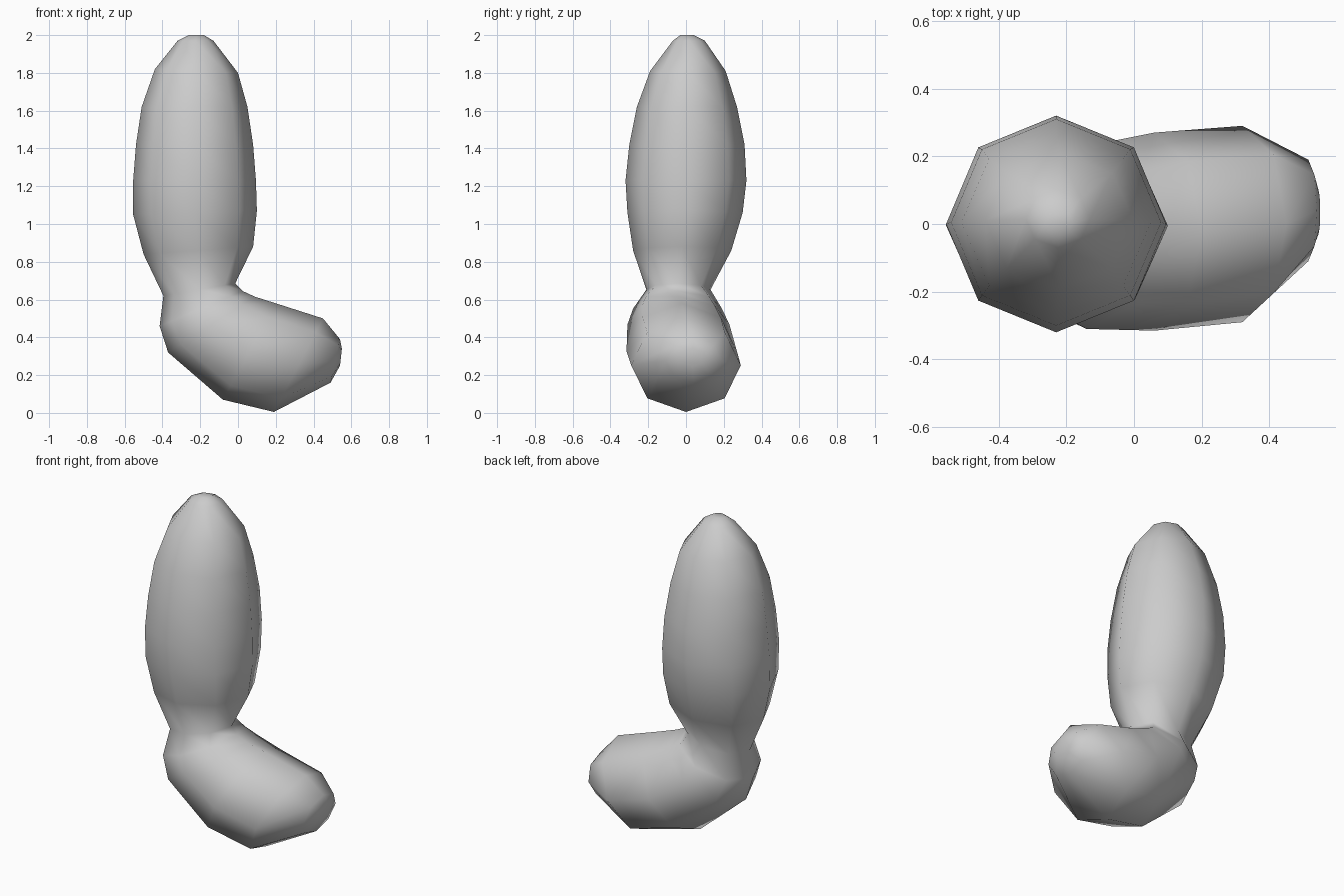
import bpy, bmesh, math
from mathutils import Vector

if "Cube" in bpy.data.objects:
    bpy.data.objects.remove(bpy.data.objects["Cube"])

SIDES = 8

# Cross-sections: (left x, left z, right x, right z, y min, y max)
upright_lobe = [
    (-0.26, 2.00, -0.18, 2.00, -0.03, 0.04),
    (-0.32, 1.97, -0.13, 1.97, -0.07, 0.10),
    (-0.44, 1.82, 0.00, 1.80, -0.19, 0.21),
    (-0.51, 1.62, 0.05, 1.62, -0.26, 0.27),
    (-0.54, 1.42, 0.08, 1.42, -0.30, 0.31),
    (-0.555, 1.23, 0.095, 1.23, -0.32, 0.32),
    (-0.555, 1.05, 0.10, 1.07, -0.31, 0.30),
    (-0.50, 0.84, 0.08, 0.88, -0.28, 0.24),
]
waist = [(-0.395, 0.62, -0.015, 0.685, -0.21, 0.13)]
foot_lobe = [
    (-0.415, 0.46, 0.025, 0.645, -0.28, 0.19),
    (-0.37, 0.32, 0.09, 0.615, -0.31, 0.23),
    (-0.08, 0.07, 0.20, 0.58, -0.315, 0.27),
    (0.19, 0.005, 0.45, 0.50, -0.29, 0.29),
    (0.49, 0.16, 0.54, 0.39, -0.11, 0.19),
    (0.54, 0.25, 0.55, 0.34, -0.03, 0.10),
]


def add_ring(bm, section):
    xl, zl, xr, zr, y0, y1 = section
    left, right = Vector((xl, 0, zl)), Vector((xr, 0, zr))
    centre = (left + right) / 2 + Vector((0, (y0 + y1) / 2, 0))
    across, depth = (right - left) / 2, Vector((0, (y1 - y0) / 2, 0))
    angles = [2 * math.pi * i / SIDES for i in range(SIDES)]
    return [bm.verts.new(centre + across * math.cos(a) + depth * math.sin(a))
            for a in angles]


# Continuous skin from the top, through the waist, to the foot end
bm = bmesh.new()
rings = [add_ring(bm, s) for s in upright_lobe + waist + foot_lobe]
for a, b in zip(rings, rings[1:]):
    for i in range(SIDES):
        j = (i + 1) % SIDES
        bm.faces.new((a[i], a[j], b[j], b[i]))
bm.faces.new(rings[0])
bm.faces.new(rings[-1])
bmesh.ops.recalc_face_normals(bm, faces=bm.faces)
for f in bm.faces:
    f.smooth = True

mesh = bpy.data.meshes.new("two_lobed_body")
bm.to_mesh(mesh)
bm.free()
body = bpy.data.objects.new("two_lobed_body", mesh)
bpy.context.collection.objects.link(body)
